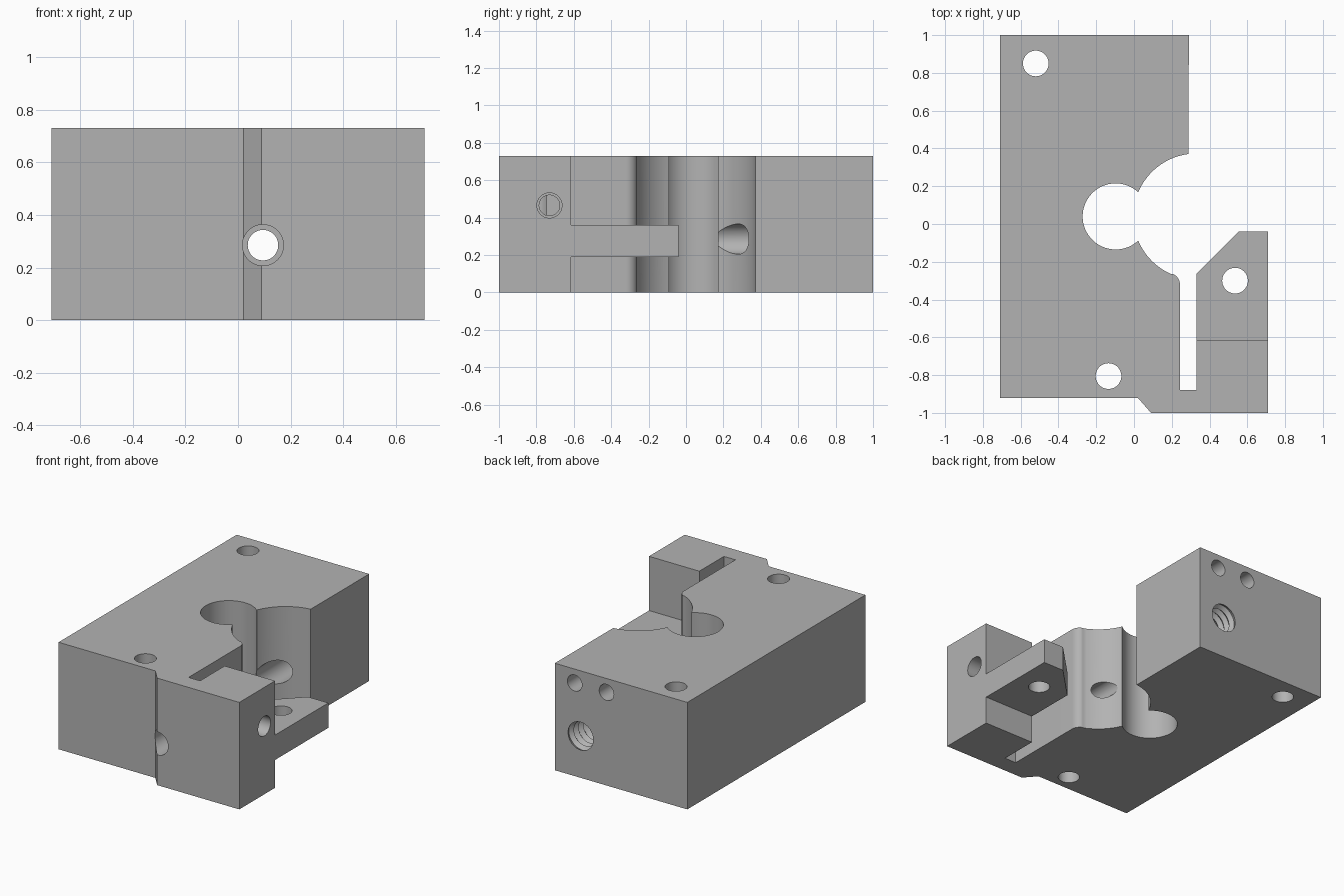
import bpy, bmesh
from math import cos, sin, pi, radians
from mathutils import Vector

cube = bpy.data.objects.get("Cube")
if cube:
    bpy.data.objects.remove(cube, do_unlink=True)

HEIGHT = 0.73

grey = bpy.data.materials.new("machined_grey")
grey.use_nodes = True
colour = (0.45, 0.45, 0.45, 1)
grey.diffuse_color = colour
grey.node_tree.nodes["Principled BSDF"].inputs["Base Color"].default_value = colour


def make_object(name, bm):
    bmesh.ops.recalc_face_normals(bm, faces=bm.faces)
    mesh = bpy.data.meshes.new(name)
    bm.to_mesh(mesh)
    bm.free()
    mesh.materials.append(grey)
    obj = bpy.data.objects.new(name, mesh)
    bpy.context.collection.objects.link(obj)
    return obj


def arc(cx, cy, r, start, end, steps):
    angles = [radians(start + (end - start) * i / steps) for i in range(steps + 1)]
    return [(cx + r * cos(a), cy + r * sin(a)) for a in angles]


def prism(name, outline, z0, z1):
    bm = bmesh.new()
    base = bm.faces.new([bm.verts.new((x, y, z0)) for x, y in outline])
    top = bmesh.ops.extrude_face_region(bm, geom=[base])["geom"]
    moved = [v for v in top if isinstance(v, bmesh.types.BMVert)]
    bmesh.ops.translate(bm, verts=moved, vec=(0, 0, z1 - z0))
    return make_object(name, bm)


def bore(name, origin, axis, profile, sides=48):
    """Turned cutter: profile holds (distance along axis, radius) pairs."""
    bm = bmesh.new()
    turn = Vector(axis).to_track_quat('Z', 'Y')
    rings = []
    for t, r in profile:
        rings.append([bm.verts.new(Vector(origin) + turn @ Vector(
            (r * cos(2 * pi * i / sides), r * sin(2 * pi * i / sides), t)))
            for i in range(sides)])
    for a, b in zip(rings, rings[1:]):
        for i in range(sides):
            j = (i + 1) % sides
            bm.faces.new((a[i], a[j], b[j], b[i]))
    bm.faces.new(rings[0])
    bm.faces.new(rings[-1])
    return make_object(name, bm)


# Block outline: clamp arm, slot, rounded lip, open pocket and round pocket
outline = [(-0.71, -0.92), (0.02, -0.92), (0.09, -1), (0.71, -1),
           (0.71, -0.04), (0.555, -0.04), (0.33, -0.265), (0.33, -0.88), (0.243, -0.88)]
outline += arc(0.183, -0.32, 0.06, 0, 67, 8)
outline += arc(0.33, 0.04, 0.333, -114, -157, 16)
outline += arc(-0.097, 0.04, 0.175, -48, -312, 48)
outline += arc(0.33, 0.04, 0.333, 157, 97, 22)
outline += [(0.29, 1), (-0.71, 1)]
block = prism("clamp_block", outline, 0, HEIGHT)

# Material removed above and below the thin tongue
step = [(0.29, -0.615), (0.9, -0.615), (0.9, 0.02), (0.29, 0.02)]
cutters = [prism("step_above", step, 0.36, 1), prism("step_below", step, -0.2, 0.19)]

# Vertical mounting holes
for x, y in ((-0.52, 0.85), (-0.135, -0.805), (0.535, -0.3)):
    cutters.append(bore("mounting_hole", (x, y, 0), (0, 0, 1), [(-0.1, 0.068), (0.9, 0.068)]))

# Long stepped bore, threaded at the back
profile = [(-1.1, 0.078), (-0.75, 0.078), (-0.75, 0.058), (0, 0.058), (0, 0.077)]
pitch = 0.05
for i in range(8):
    y = 0.6 + i * pitch
    profile += [(y, 0.085), (y + pitch / 2, 0.107)]
profile += [(1, 0.095), (1, 0.108), (1.1, 0.108)]
cutters.append(bore("threaded_bore", (0.095, 0, 0.285), (0, 1, 0), profile))

# Two blind holes in the back
for x in (0.14, -0.1):
    cutters.append(bore("blind_hole", (x, 0, 0.635), (0, 1, 0), [(0.65, 0.055), (1.1, 0.055)]))

# Cross hole for the clamp screw, narrower past the slot
cutters.append(bore("clamp_screw_hole", (0, -0.73, 0.465), (1, 0, 0),
                    [(-0.1, 0.055), (0.29, 0.055), (0.29, 0.067), (0.8, 0.067)]))

# Cut everything and discard the cutters
bpy.context.view_layer.objects.active = block
for cutter in cutters:
    cutter.hide_render = True
    mod = block.modifiers.new("cut", 'BOOLEAN')
    mod.operation = 'DIFFERENCE'
    mod.solver = 'EXACT'
    mod.object = cutter
    bpy.ops.object.modifier_apply(modifier=mod.name)
    bpy.data.objects.remove(cutter, do_unlink=True)

bpy.ops.object.select_all(action='DESELECT')
block.select_set(True)
bpy.ops.object.shade_smooth_by_angle(angle=radians(25))
